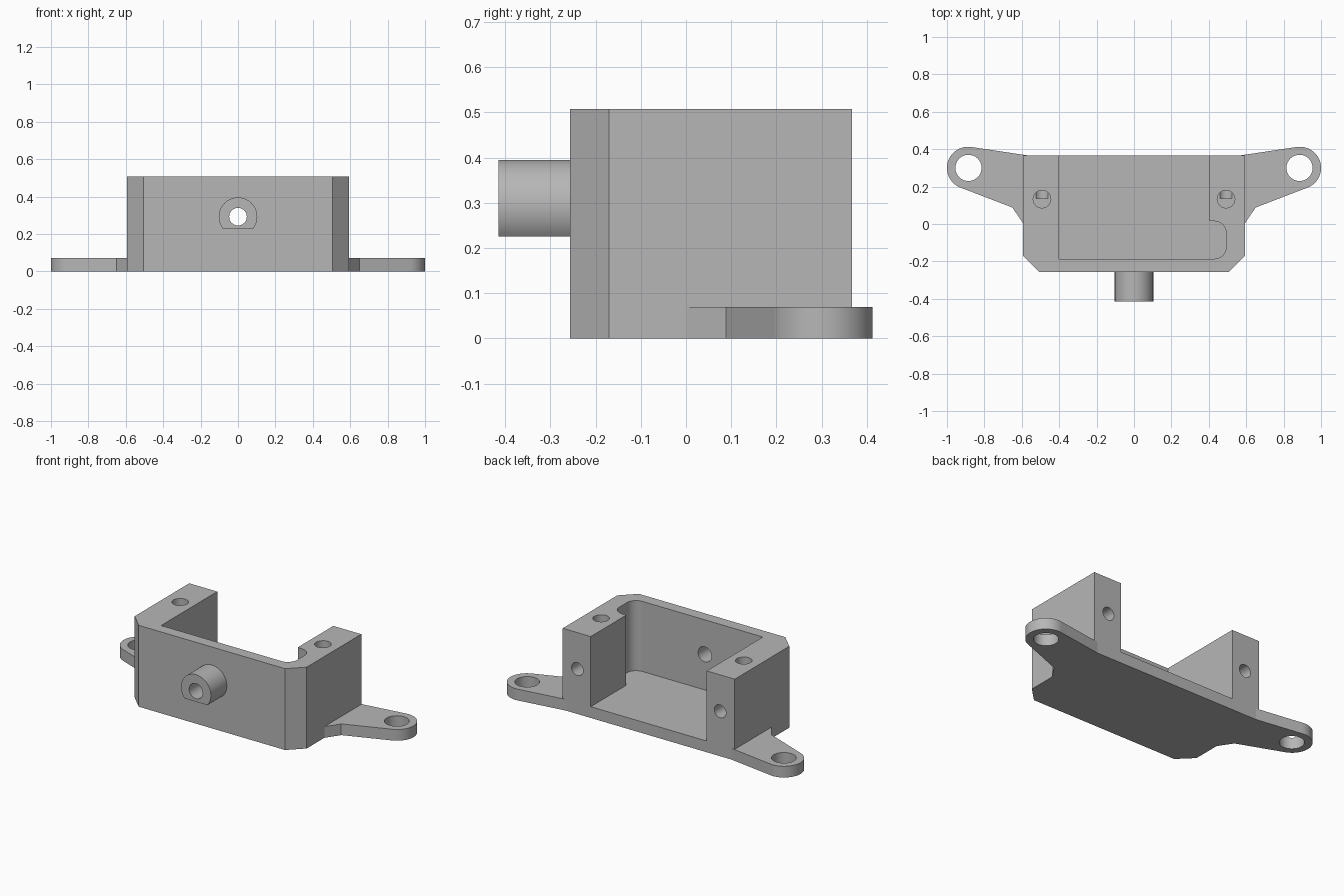
import bpy, bmesh
from math import radians, cos, sin, pi
from mathutils import Matrix

cube = bpy.data.objects.get("Cube")
if cube:
    bpy.data.objects.remove(cube, do_unlink=True)

grey = bpy.data.materials.new("plain grey")
grey.use_nodes = True
GREY = (0.47, 0.47, 0.47, 1)
grey.diffuse_color = GREY
grey.node_tree.nodes["Principled BSDF"].inputs["Base Color"].default_value = GREY

BASE, TOP = 0.07, 0.507      # plate thickness, overall height
FRONT, BACK = -0.257, 0.367  # body depth
WIDE, INNER = 0.593, 0.4     # half widths of body and pocket
PORT_Z = 0.292


def make(name, bm):
    mesh = bpy.data.meshes.new(name)
    bmesh.ops.recalc_face_normals(bm, faces=bm.faces)
    bm.to_mesh(mesh)
    bm.free()
    ob = bpy.data.objects.new(name, mesh)
    bpy.context.collection.objects.link(ob)
    mesh.materials.append(grey)
    return ob


def arc(cx, cy, r, start, end, n):
    angles = [radians(start + (end - start) * i / n) for i in range(n + 1)]
    return [(cx + r * cos(a), cy + r * sin(a)) for a in angles]


def prism(name, outline, low, high):
    bm = bmesh.new()
    face = bm.faces.new([bm.verts.new((x, y, low)) for x, y in outline])
    side = bmesh.ops.extrude_face_region(bm, geom=[face])["geom"]
    verts = [g for g in side if isinstance(g, bmesh.types.BMVert)]
    bmesh.ops.translate(bm, vec=(0, 0, high - low), verts=verts)
    return make(name, bm)


def drill(target, centre, radius, depth, along_y=False):
    """Cut a round hole through or into the target."""
    turn = Matrix.Rotation(pi / 2, 4, "X") if along_y else Matrix()
    bm = bmesh.new()
    bmesh.ops.create_cone(bm, cap_ends=True, segments=40, radius1=radius, radius2=radius,
                          depth=depth, matrix=Matrix.Translation(centre) @ turn)
    cutter = make("hole_cutter", bm)
    cutter.hide_render = True
    mod = target.modifiers.new("hole", "BOOLEAN")
    mod.operation, mod.solver, mod.object = "DIFFERENCE", "EXACT", cutter
    bpy.context.view_layer.objects.active = target
    bpy.ops.object.modifier_apply(modifier=mod.name)
    bpy.data.objects.remove(cutter, do_unlink=True)


# Base plate with a mounting ear on each side
right = [(0.505, FRONT), (WIDE, -0.17), (WIDE, 0.003), (0.65, 0.088)]
right += arc(0.887, 0.3, 0.113, -69, 99, 28) + [(0.57, BACK)]
left = [(-x, y) for x, y in reversed(right)]
base_plate = prism("base_plate", right + left, 0, BASE)
for s in (-1, 1):
    drill(base_plate, (s * 0.885, 0.3, BASE / 2), 0.07, 0.2)

# Walls around the pocket, with a rounded relief on one side
outer = [(-WIDE, BACK), (-WIDE, -0.17), (-0.505, FRONT),
         (0.505, FRONT), (WIDE, -0.17), (WIDE, BACK)]
relief = arc(0.43, -0.048, 0.063, 90, 0, 10) + arc(0.43, -0.123, 0.063, 0, -90, 10)
pocket = [(INNER, BACK), (INNER, 0.018)] + relief + [(-INNER, -0.186), (-INNER, BACK)]
housing_walls = prism("housing_walls", outer + pocket, BASE, TOP)

# Screw holes in the top and back of both posts, and the front port
for s in (-1, 1):
    drill(housing_walls, (s * 0.492, 0.133, TOP), 0.047, 0.5)
    drill(housing_walls, (s * 0.492, BACK, 0.28), 0.04, 0.46, True)
drill(housing_walls, (0, FRONT, PORT_Z), 0.047, 0.3, True)

# Front spout with a flat underside
flat = 50
spout = prism("front_spout", arc(0, 0, 0.103, flat - 90, 270 - flat, 44), -0.005, 0.157)
spout.data.transform(Matrix.Translation((0, FRONT, PORT_Z)) @ Matrix.Rotation(pi / 2, 4, "X"))
drill(spout, (0, FRONT - 0.1, PORT_Z), 0.047, 0.4, True)

# Smooth the round faces, keep large planes flat
for ob in (base_plate, housing_walls, spout):
    bpy.ops.object.select_all(action="DESELECT")
    ob.select_set(True)
    bpy.context.view_layer.objects.active = ob
    bpy.ops.object.shade_smooth_by_angle(angle=radians(25))
    for poly in ob.data.polygons:
        if poly.area > 0.012:
            poly.use_smooth = False
